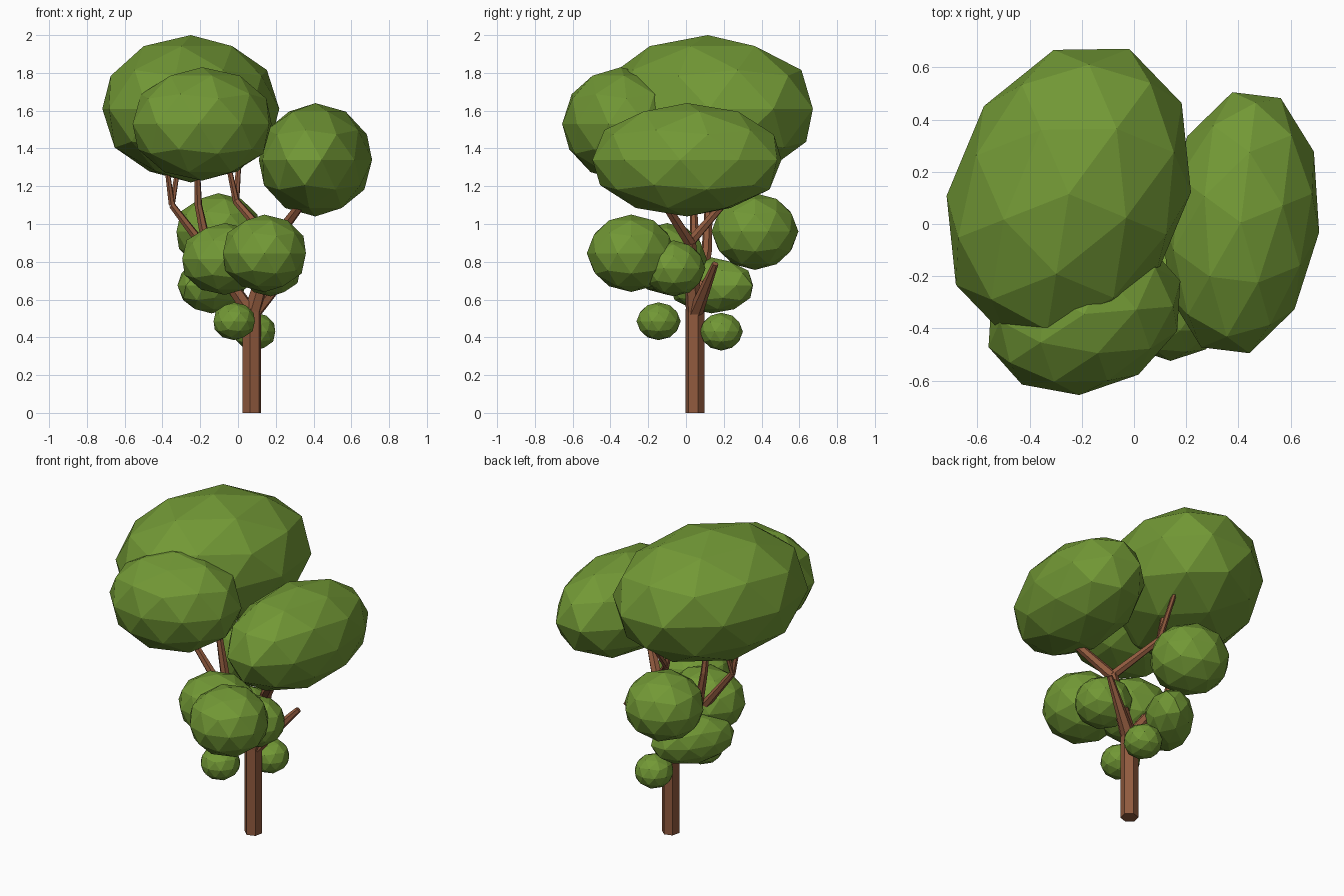
import bpy, bmesh, math
from mathutils import Vector, Matrix

cube = bpy.data.objects.get("Cube")
if cube:
    bpy.data.objects.remove(cube, do_unlink=True)


def material(name, rgb):
    mat = bpy.data.materials.new(name)
    mat.use_nodes = True
    mat.diffuse_color = (*rgb, 1)
    mat.node_tree.nodes["Principled BSDF"].inputs["Base Color"].default_value = (*rgb, 1)
    return mat


LEAF = material("leaf green", (0.168, 0.315, 0.036))
BARK = material("bark brown", (0.280, 0.102, 0.048))


def add_object(name, bm, mat):
    bmesh.ops.recalc_face_normals(bm, faces=bm.faces)
    mesh = bpy.data.meshes.new(name)
    bm.to_mesh(mesh)
    bm.free()
    mesh.materials.append(mat)
    obj = bpy.data.objects.new(name, mesh)
    bpy.context.collection.objects.link(obj)


def foliage(name, center, radii, turn=0):
    """Faceted leaf clump: a stretched icosphere turned about the vertical."""
    bm = bmesh.new()
    place = (Matrix.Translation(center) @ Matrix.Rotation(math.radians(turn), 4, 'Z')
             @ Matrix.Diagonal((*radii, 1)))
    bmesh.ops.create_icosphere(bm, subdivisions=2, radius=1, matrix=place)
    add_object(name, bm, LEAF)


def limb(name, path, start, end, sides=6):
    """Tapered faceted limb swept along a path."""
    bm = bmesh.new()
    pts = [Vector(p) for p in path]
    last = len(pts) - 1
    rings = []
    for i, p in enumerate(pts):
        along = (pts[min(i + 1, last)] - pts[max(i - 1, 0)]).normalized()
        u = along.cross(Vector((0, 1, 0))).normalized()
        w = along.cross(u)
        r = start + (end - start) * i / last
        angles = [math.tau * (k + 0.3) / sides for k in range(sides)]
        rings.append([bm.verts.new(p + r * (u * math.cos(a) + w * math.sin(a))) for a in angles])
    for a, b in zip(rings, rings[1:]):
        for k in range(sides):
            n = (k + 1) % sides
            bm.faces.new((a[k], a[n], b[n], b[k]))
    bm.faces.new(rings[0])
    bm.faces.new(rings[-1])
    add_object(name, bm, BARK)


# Trunk and main limbs
base = (0.073, 0.045, 0.52)
fork = (0.18, 0.02, 0.9)
left_knee = (-0.35, 0.04, 1.1)
back_knee = (-0.01, 0.21, 1.12)
limb("trunk", [(0.073, 0.047, 0), (0.073, 0.047, 0.55)], 0.051, 0.051)
limb("main_limb", [base, fork], 0.046, 0.034)
limb("bare_stub", [base, (0.31, 0.155, 0.79)], 0.042, 0.017)
limb("side_limb", [base, (-0.12, 0.05, 0.8), left_knee], 0.040, 0.018)

# Upper branches
limb("side_twig_outer", [left_knee, (-0.39, 0.0, 1.4)], 0.017, 0.011)
limb("side_twig_inner", [left_knee, (-0.30, 0.10, 1.4)], 0.016, 0.011)
limb("middle_branch", [base, (-0.16, 0.11, 0.86), (-0.21, 0.12, 1.1), (-0.22, 0.08, 1.4)], 0.036, 0.013)
limb("crown_branch", [fork, back_knee], 0.027, 0.020)
limb("crown_twig_back", [back_knee, (0.01, 0.40, 1.4)], 0.018, 0.012)
limb("crown_twig_front", [back_knee, (-0.07, 0.20, 1.4)], 0.018, 0.012)
limb("right_branch", [fork, (0.37, -0.14, 1.15)], 0.032, 0.022)

# Crown foliage
foliage("crown_large", (-0.25, 0.115, 1.61), (0.452, 0.603, 0.39), -22.6)
foliage("crown_front", (-0.19, -0.345, 1.53), (0.302, 0.389, 0.30), -71)
foliage("crown_side", (0.41, 0.005, 1.34), (0.518, 0.302, 0.30), 83)

# Lower foliage
foliage("lower_front", (0.14, -0.29, 0.845), (0.231, 0.235, 0.205))
foliage("lower_middle", (-0.07, -0.10, 0.815), (0.237, 0.21, 0.19))
foliage("lower_side", (0.172, -0.065, 0.765), (0.168, 0.168, 0.148))
foliage("lower_back", (-0.105, 0.365, 0.96), (0.232, 0.23, 0.203))
foliage("lower_back_small", (-0.14, 0.135, 0.675), (0.142, 0.256, 0.148), -32)
foliage("tuft_front", (-0.02, -0.145, 0.485), (0.115, 0.117, 0.10))
foliage("tuft_back", (0.09, 0.187, 0.43), (0.113, 0.114, 0.10))
